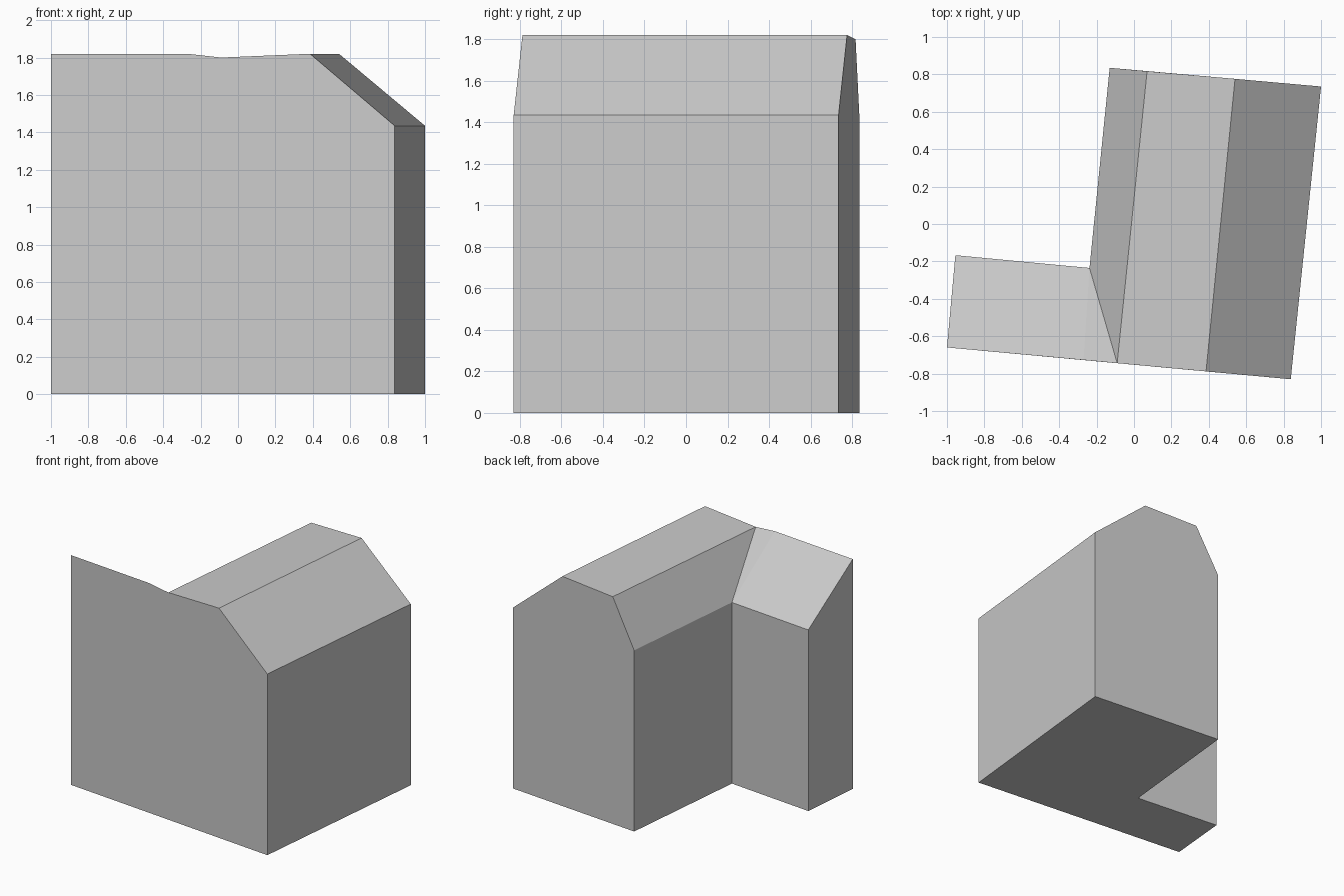
import bpy
import bmesh

cube = bpy.data.objects.get("Cube")
if cube:
    bpy.data.objects.remove(cube, do_unlink=True)

# Plain grey for the whole building
grey = bpy.data.materials.new("plain_grey")
grey.use_nodes = True
colour = (0.6, 0.6, 0.6, 1.0)
grey.diffuse_color = colour
grey.node_tree.nodes["Principled BSDF"].inputs["Base Color"].default_value = colour

EAVE, FOLD, RIDGE = 1.435, 1.80, 1.82

# L-shaped footprint with the roof height above each corner
plan = {
    "wing_front": (-1.0, -0.66, RIDGE),
    "wing_bend": (-0.27, -0.727, RIDGE),
    "fold_front": (-0.09, -0.744, FOLD),
    "ridge_front": (0.385, -0.788, RIDGE),
    "eave_front": (0.838, -0.83, EAVE),
    "eave_back": (1.0, 0.735, EAVE),
    "ridge_back": (0.54, 0.776, RIDGE),
    "fold_back": (0.07, 0.817, FOLD),
    "hall_back": (-0.13, 0.835, EAVE),
    "inner_corner": (-0.238, -0.235, EAVE),
    "wing_back": (-0.955, -0.167, EAVE),
}

bm = bmesh.new()
base = {n: bm.verts.new((x, y, 0)) for n, (x, y, z) in plan.items()}
top = {n: bm.verts.new(p) for n, p in plan.items()}
names = list(plan)

# Ground face
bm.faces.new([base[n] for n in reversed(names)])

# Walls: runs of corners that share one flat wall
corners = ["wing_front", "eave_front", "eave_back", "hall_back",
           "inner_corner", "wing_back"]
for a, b in zip(corners, corners[1:] + corners[:1]):
    i, j = names.index(a), names.index(b)
    run = names[i:j + 1] if j > i else [a, b]
    bm.faces.new([base[n] for n in run] + [top[n] for n in reversed(run)])

# Roof planes of the hall and the wing
for plane in (
    ("ridge_front", "eave_front", "eave_back", "ridge_back"),
    ("fold_front", "ridge_front", "ridge_back", "fold_back"),
    ("inner_corner", "fold_front", "fold_back", "hall_back"),
    ("wing_bend", "fold_front", "inner_corner"),
    ("wing_front", "wing_bend", "inner_corner", "wing_back"),
):
    bm.faces.new([top[n] for n in plane])

bmesh.ops.recalc_face_normals(bm, faces=bm.faces)
mesh = bpy.data.meshes.new("building")
bm.to_mesh(mesh)
bm.free()
mesh.materials.append(grey)
building = bpy.data.objects.new("building", mesh)
bpy.context.collection.objects.link(building)
